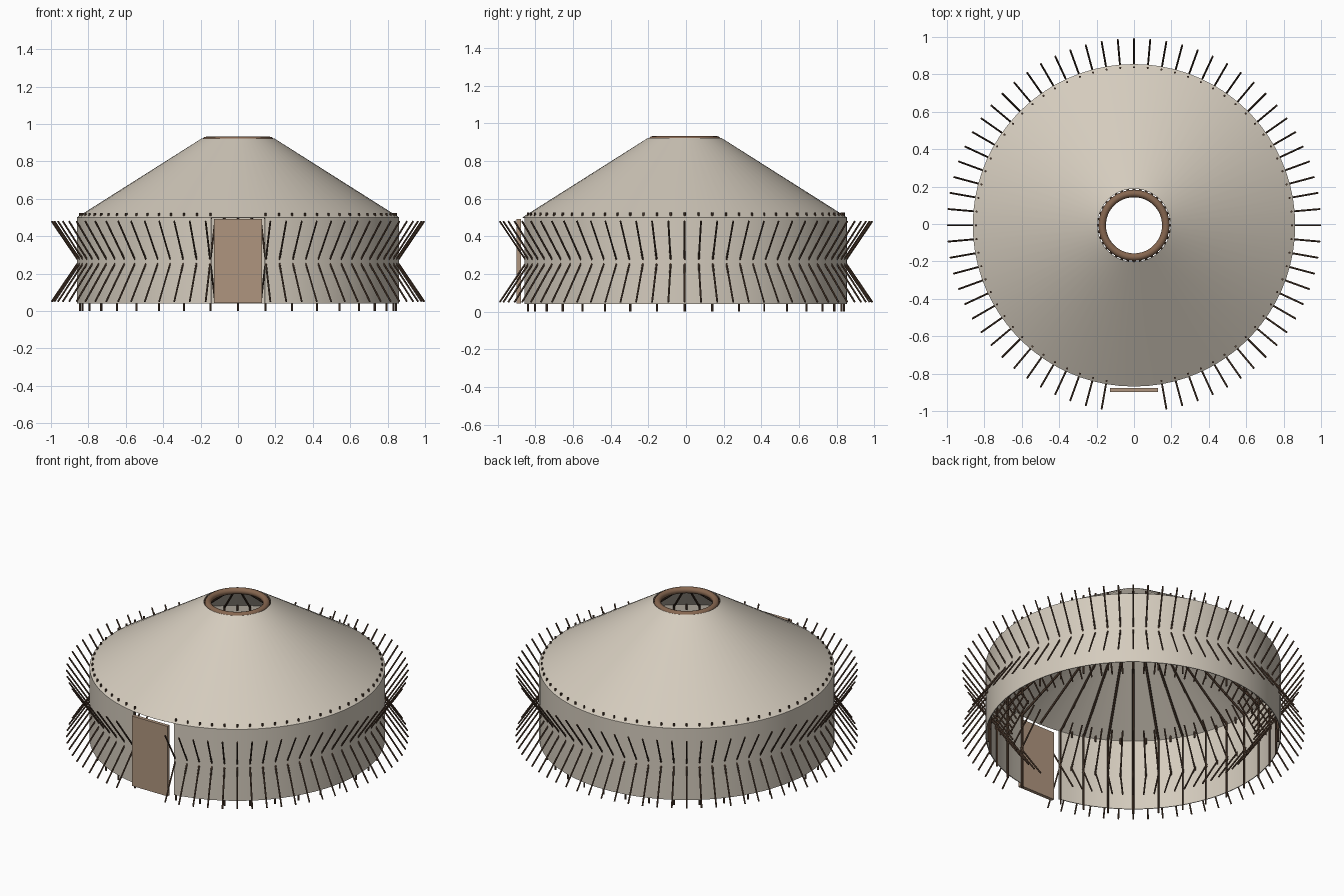
import bpy, bmesh, math
from mathutils import Vector

if "Cube" in bpy.data.objects:
    bpy.data.objects.remove(bpy.data.objects["Cube"])

CY = -0.007          # ring centre (door gap shifts the bounding box)


def mat(name, col):
    m = bpy.data.materials.new(name)
    m.diffuse_color = (*col, 1)
    m.use_nodes = True
    m.node_tree.nodes["Principled BSDF"].inputs["Base Color"].default_value = m.diffuse_color
    return m


CANVAS = mat("canvas", (0.66, 0.60, 0.51))
POLE = mat("dark_wood", (0.10, 0.058, 0.036))
RING = mat("ring_wood", (0.24, 0.135, 0.08))
DOOR = mat("door_wood", (0.43, 0.30, 0.21))


def finish(bm, name, m, smooth=True):
    bmesh.ops.recalc_face_normals(bm, faces=bm.faces)
    me = bpy.data.meshes.new(name)
    bm.to_mesh(me)
    bm.free()
    me.materials.append(m)
    ob = bpy.data.objects.new(name, me)
    bpy.context.collection.objects.link(ob)
    if smooth:
        bpy.context.view_layer.objects.active = ob
        ob.select_set(True)
        bpy.ops.object.shade_smooth_by_angle(angle=math.radians(35))
        ob.select_set(False)
    return ob


def polar(r, a, z):
    # angle 0 is the front (-y)
    return Vector((r * math.sin(a), CY - r * math.cos(a), z))


def lathe(name, profile, m, gap=0.0, n=72):
    # sweep a closed (r, z) profile around z, leaving a gap at the front
    bm = bmesh.new()
    full = gap == 0
    count = n if full else n + 1
    rows = []
    for i in range(count):
        a = gap + (2 * math.pi - 2 * gap) * i / n
        rows.append([bm.verts.new(polar(r, a, z)) for r, z in profile])
    k = len(profile)
    for i in range(n):
        A, B = rows[i], rows[(i + 1) % count]
        for j in range(k):
            bm.faces.new((A[j], B[j], B[(j + 1) % k], A[(j + 1) % k]))
    if not full:
        bm.faces.new(rows[0])
        bm.faces.new(rows[-1])
    return finish(bm, name, m)


def rods(name, angles, ends, rad, m, n=6):
    # one rod per angle, running between two (r, z) points
    bm = bmesh.new()
    (r0, z0), (r1, z1) = ends
    for a in angles:
        p, q = polar(r0, a, z0), polar(r1, a, z1)
        d = (q - p).normalized()
        u = Vector((math.cos(a), math.sin(a), 0))
        v = d.cross(u)
        rings = []
        for c in (p, q):
            rings.append([bm.verts.new(c + rad * (u * math.cos(t) + v * math.sin(t)))
                          for t in (2 * math.pi * i / n for i in range(n))])
        for i in range(n):
            j = (i + 1) % n
            bm.faces.new((rings[0][i], rings[0][j], rings[1][j], rings[1][i]))
        bm.faces.new(rings[0])
        bm.faces.new(rings[1])
    return finish(bm, name, m)


# canvas wall and roof
lathe("wall_canvas", [(0.862, 0.04), (0.862, 0.5), (0.857, 0.5), (0.857, 0.04)],
      CANVAS, gap=math.radians(9.6))
lathe("roof_canvas", [(0.862, 0.5), (0.195, 0.922), (0.195, 0.916), (0.857, 0.497)], CANVAS)

# crown ring
lathe("crown_ring", [(0.17 + 0.02 * math.cos(t), 0.912 + 0.02 * math.sin(t))
                     for t in (2 * math.pi * i / 12 for i in range(12))], RING)

# wall lattice, posts, eave pegs and rafters
step5 = [math.radians(5 * i) for i in range(2, 71)]
step10 = [math.radians(10 * i) for i in range(1, 36)]
rods("lattice_rising", step5, [(0.705, 0.05), (0.997, 0.48)], 0.005, POLE)
rods("lattice_falling", step5, [(0.705, 0.48), (0.997, 0.05)], 0.005, POLE)
rods("wall_posts", step10, [(0.845, 0.0), (0.845, 0.525)], 0.006, POLE)
rods("eave_pegs", step5, [(0.845, 0.47), (0.845, 0.525)], 0.006, POLE)
rods("rafters", [math.radians(10 * i) for i in range(36)],
     [(0.84, 0.495), (0.18, 0.908)], 0.007, POLE)

# door
bm = bmesh.new()
bmesh.ops.create_cube(bm, size=1)
for v in bm.verts:
    v.co = Vector((v.co.x * 0.254, v.co.y * 0.022 - 0.888, v.co.z * 0.45 + 0.267))
finish(bm, "door_panel", DOOR, smooth=False)
